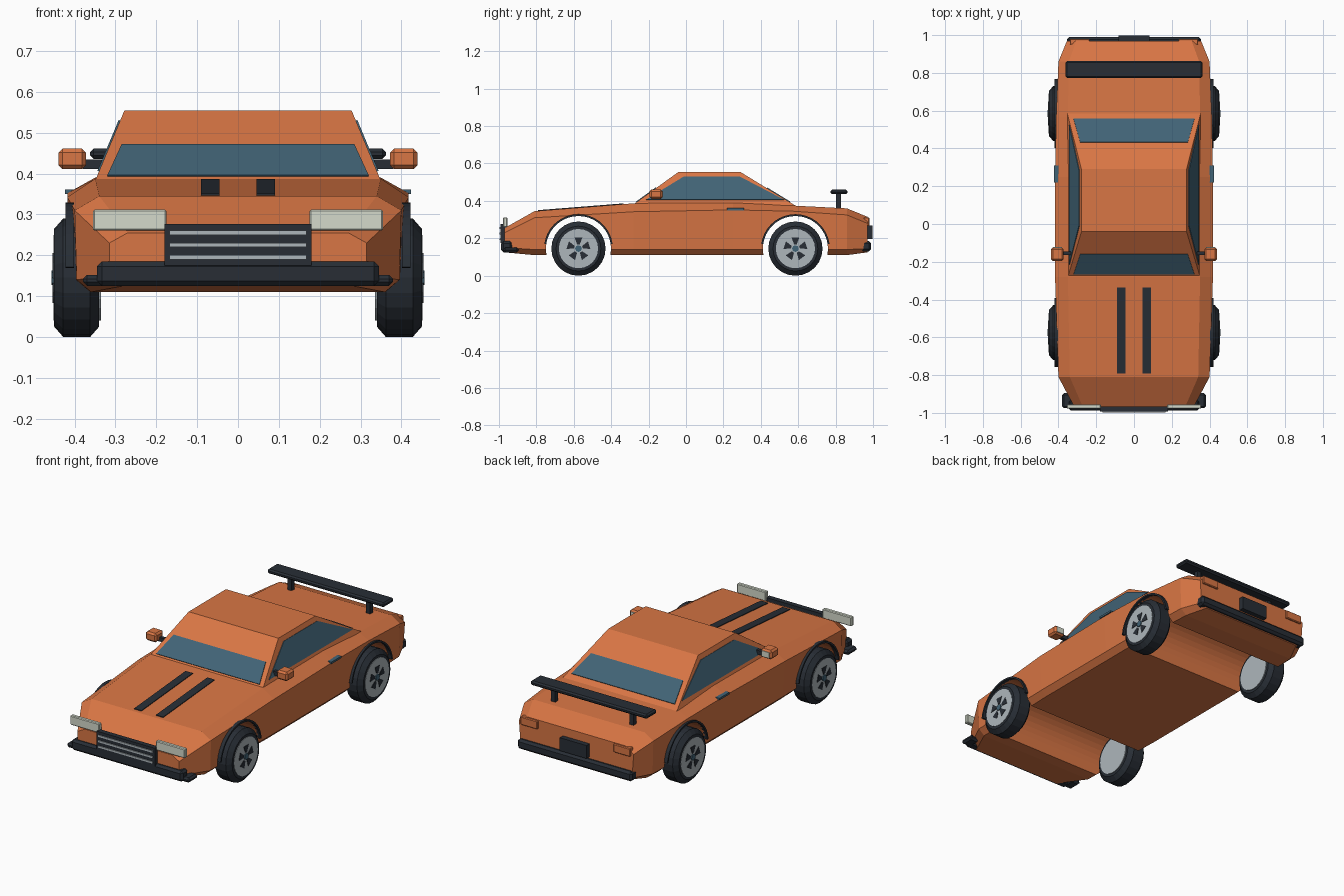
import bpy, bmesh, math
from mathutils import Vector

if "Cube" in bpy.data.objects:
    bpy.data.objects.remove(bpy.data.objects["Cube"])


def material(name, rgb):
    m = bpy.data.materials.new(name)
    m.diffuse_color = (*rgb, 1)
    m.use_nodes = True
    m.node_tree.nodes["Principled BSDF"].inputs["Base Color"].default_value = m.diffuse_color
    return m


ORANGE = material("orange paint", (0.69, 0.18, 0.058))
DARK = material("dark rubber", (0.021, 0.027, 0.036))
GLASS = material("blue glass", (0.053, 0.125, 0.18))
SILVER = material("silver", (0.42, 0.47, 0.50))
LAMP = material("lamp white", (0.66, 0.70, 0.60))


def make(name, verts, faces, mat):
    me = bpy.data.meshes.new(name)
    me.from_pydata([tuple(v) for v in verts], [], faces)
    bm = bmesh.new()
    bm.from_mesh(me)
    bmesh.ops.recalc_face_normals(bm, faces=bm.faces)
    bm.to_mesh(me)
    bm.free()
    me.materials.append(mat)
    ob = bpy.data.objects.new(name, me)
    bpy.context.collection.objects.link(ob)
    return ob


def loft(name, rings, mat, close=False):
    """Skin a list of equal-length rings; cap the ends unless closed."""
    n, k = len(rings[0]), len(rings)
    verts = [v for r in rings for v in r]
    faces = []
    for i in range(k if close else k - 1):
        a, b = i * n, (i + 1) % k * n
        faces += [(a + j, a + (j + 1) % n, b + (j + 1) % n, b + j) for j in range(n)]
    if not close:
        faces += [tuple(range(n)), tuple(range((k - 1) * n, k * n))]
    return make(name, verts, faces, mat)


def box(name, xs, ys, zs, mat, bevel=0.0):
    ring = lambda z: [(xs[0], ys[0], z), (xs[1], ys[0], z), (xs[1], ys[1], z), (xs[0], ys[1], z)]
    ob = loft(name, [ring(zs[0]), ring(zs[1])], mat)
    if bevel:
        b = ob.modifiers.new("bevel", 'BEVEL')
        b.width, b.segments = bevel, 1
    return ob


def pair(name, xs, ys, zs, mat, bevel=0.0):
    for s, side in ((1, "right"), (-1, "left")):
        box(f"{name}_{side}", sorted(s * x for x in xs), ys, zs, mat, bevel)


def plate(name, corners, mat, t=0.004):
    """Thin panel raised from a flat outline, outward from the cabin centre."""
    c = [Vector(p) for p in corners]
    n = (c[1] - c[0]).cross(c[2] - c[0]).normalized()
    if n.dot(c[0] - Vector((0, 0.12, 0.3))) < 0:
        n = -n
    return loft(name, [[p - n * t * 0.5 for p in c], [p + n * t for p in c]], mat)


def disc_ring(x, r, cy, cz, n):
    return [(x, cy + r * math.cos(2 * math.pi * i / n), cz + r * math.sin(2 * math.pi * i / n))
            for i in range(n)]


AXLES = {"front": -0.575, "rear": 0.585}
AXLE_Z = 0.145

# Lower body: stations of y, then (half width, z) for sill, lower side, shoulder, deck edge
stations = [
    (-0.97, (0.28, 0.125), (0.315, 0.15), (0.315, 0.23), (0.27, 0.255)),
    (-0.81, (0.36, 0.11), (0.395, 0.14), (0.40, 0.31), (0.34, 0.345)),
    (-0.28, (0.375, 0.11), (0.405, 0.14), (0.418, 0.342), (0.35, 0.387)),
    (0.25, (0.375, 0.11), (0.405, 0.14), (0.418, 0.352), (0.35, 0.39)),
    (0.57, (0.375, 0.11), (0.405, 0.14), (0.412, 0.345), (0.35, 0.375)),
    (0.86, (0.36, 0.11), (0.395, 0.14), (0.40, 0.325), (0.345, 0.36)),
    (0.97, (0.31, 0.125), (0.345, 0.145), (0.355, 0.28), (0.305, 0.315)),
]
rings = [[(x, y, z) for x, z in sec] + [(-x, y, z) for x, z in reversed(sec)]
         for y, *sec in stations]
body = loft("body", rings, ORANGE)

# Wheel arches cut through the full width
for end, y in AXLES.items():
    cutter = loft("arch_cutter", [disc_ring(x, 0.174, y, AXLE_Z, 40) for x in (-0.6, 0.6)], ORANGE)
    mod = body.modifiers.new("arch", 'BOOLEAN')
    mod.operation, mod.solver, mod.object = 'DIFFERENCE', 'EXACT', cutter
    bpy.context.view_layer.objects.active = body
    bpy.ops.object.modifier_apply(modifier=mod.name)
    bpy.data.objects.remove(cutter)

# Cabin: tapered block
Z0, Z1 = 0.375, 0.555
low = [(-0.353, -0.29, Z0), (0.353, -0.29, Z0), (0.353, 0.585, Z0), (-0.353, 0.585, Z0)]
top = [(-0.278, -0.04, Z1), (0.278, -0.04, Z1), (0.278, 0.29, Z1), (-0.278, 0.29, Z1)]
loft("cabin", [low, top], ORANGE)


# Windows lie on the cabin slopes
def on_slope(y0, y1, t):
    return y0 + (y1 - y0) * t


for name, ya, yb in (("windscreen", -0.29, -0.04), ("rear_window", 0.585, 0.29)):
    t0, t1 = 0.10, 0.52
    plate(name, [(-0.32, on_slope(ya, yb, t0), on_slope(Z0, Z1, t0)),
                 (0.32, on_slope(ya, yb, t0), on_slope(Z0, Z1, t0)),
                 (0.285, on_slope(ya, yb, t1), on_slope(Z0, Z1, t1)),
                 (-0.285, on_slope(ya, yb, t1), on_slope(Z0, Z1, t1))], GLASS)
for s, side in ((1, "right"), (-1, "left")):
    outline = [(-0.215, 0.405), (-0.01, 0.53), (0.285, 0.53), (0.525, 0.405)]
    plate(f"side_window_{side}",
          [(s * on_slope(0.353, 0.278, (z - Z0) / (Z1 - Z0)), y, z) for y, z in outline], GLASS)
    # Bonnet stripe
    plate(f"bonnet_stripe_{side}", [(s * x, y, 0.387 + (y + 0.28) * 0.0792)
                                    for x, y in ((0.045, -0.79), (0.09, -0.79),
                                                 (0.09, -0.335), (0.045, -0.335))], DARK)

# Wheels and arch trims
for end, y in AXLES.items():
    for s, side in ((1, "right"), (-1, "left")):
        tag = f"{end}_{side}"
        tyre = [(0.34, 0.10), (0.34, 0.12), (0.362, 0.145), (0.428, 0.145), (0.45, 0.12), (0.45, 0.10)]
        loft(f"tyre_{tag}", [disc_ring(s * x, r, y, AXLE_Z, 24) for x, r in tyre], DARK)
        loft(f"rim_{tag}", [disc_ring(s * x, 0.105, y, AXLE_Z, 24) for x in (0.336, 0.452)], SILVER)
        loft(f"hub_{tag}", [disc_ring(s * x, 0.018, y, AXLE_Z, 8) for x in (0.44, 0.457)], GLASS)
        # Five dark openings around the hub
        for i in range(5):
            a = math.pi / 2 + i * 2 * math.pi / 5
            pts = [(0.024, -0.3), (0.064, -0.34), (0.064, 0.34), (0.024, 0.3)]
            loft(f"rim_opening_{tag}_{i}",
                 [[(s * x, y + r * math.cos(a + d), AXLE_Z + r * math.sin(a + d)) for r, d in pts]
                  for x in (0.448, 0.4545)], DARK)
        # Arch trim: slim band over the opening
        arc = []
        for i in range(19):
            a = math.radians(8 + 164 * i / 18)
            arc.append([(s * x, y + r * math.cos(a), AXLE_Z + r * math.sin(a))
                        for x, r in ((0.402, 0.174), (0.422, 0.174), (0.422, 0.184), (0.402, 0.184))])
        loft(f"arch_trim_{tag}", arc, DARK)

# Front end
box("front_bumper", (-0.345, 0.345), (-0.988, -0.93), (0.125, 0.185), DARK, 0.012)
pair("front_bumper_end", (0.32, 0.38), (-0.975, -0.895), (0.125, 0.152), DARK, 0.01)
box("grille", (-0.18, 0.18), (-0.993, -0.965), (0.175, 0.277), DARK)
for i in range(3):
    z = 0.195 + 0.03 * i
    box(f"grille_bar_{i}", (-0.168, 0.168), (-0.998, -0.99), (z - 0.005, z + 0.005), SILVER)
pair("headlight", (0.175, 0.355), (-0.978, -0.955), (0.26, 0.312), LAMP, 0.004)

# Rear end
box("rear_bumper", (-0.355, 0.355), (0.935, 0.99), (0.13, 0.185), DARK, 0.012)
box("rear_plate", (-0.083, 0.083), (0.965, 0.998), (0.195, 0.268), DARK)
pair("tail_light", (0.235, 0.34), (0.95, 0.98), (0.265, 0.312), ORANGE, 0.004)

# Spoiler
box("spoiler_wing", (-0.362, 0.362), (0.773, 0.863), (0.436, 0.461), DARK, 0.008)
pair("spoiler_post", (0.23, 0.255), (0.802, 0.828), (0.355, 0.44), DARK)

# Mirrors and door handles
pair("mirror_stalk", (0.325, 0.38), (-0.165, -0.145), (0.411, 0.434), DARK)
pair("mirror", (0.372, 0.44), (-0.195, -0.125), (0.411, 0.461), ORANGE, 0.01)
pair("mirror_glass", (0.382, 0.43), (-0.127, -0.122), (0.42, 0.452), LAMP)
pair("door_handle", (0.40, 0.424), (0.22, 0.31), (0.35, 0.361), GLASS)
